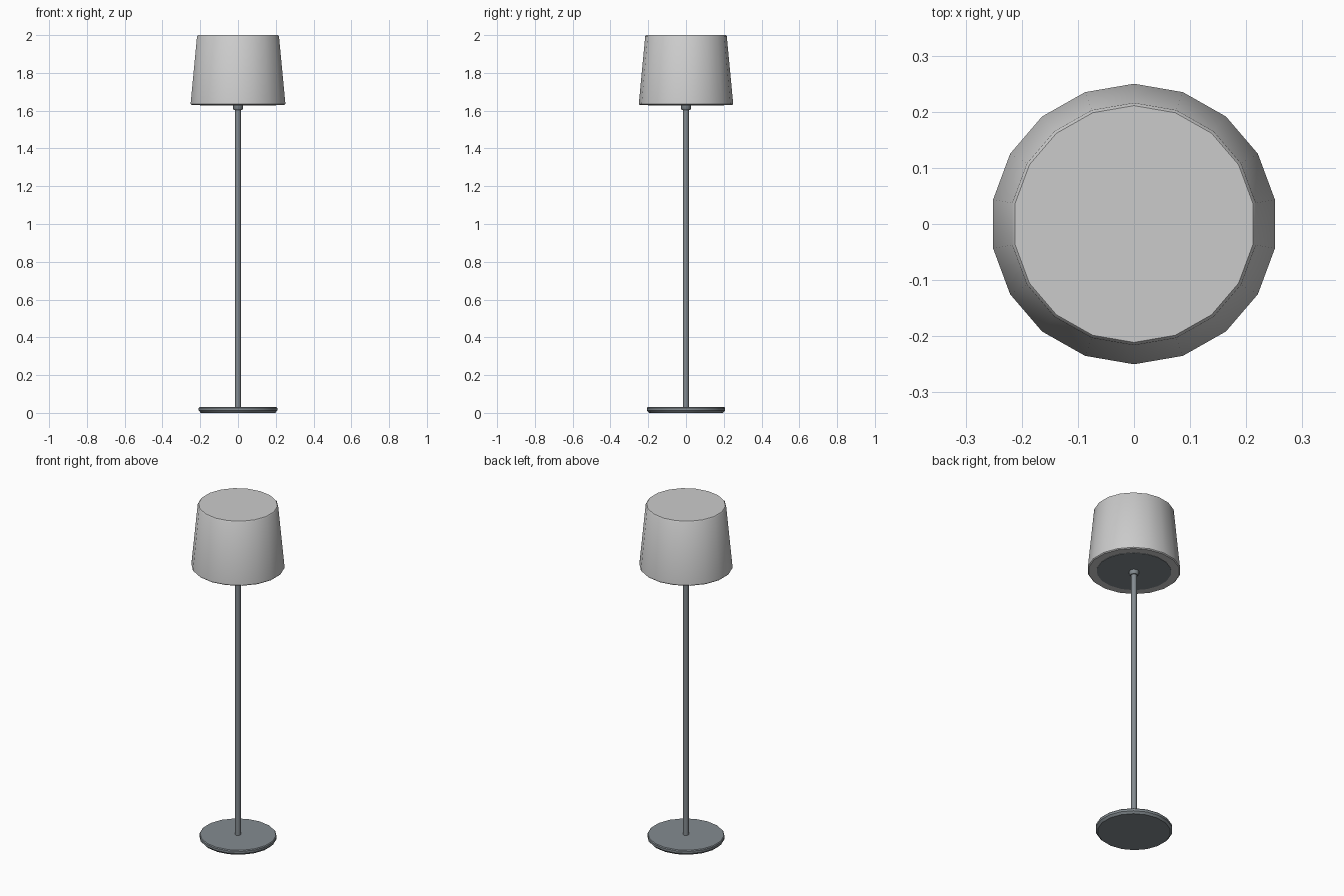
import bpy, bmesh, math

if "Cube" in bpy.data.objects:
    bpy.data.objects.remove(bpy.data.objects["Cube"])

metal = bpy.data.materials.new("grey_metal")
metal.diffuse_color = (0.23, 0.26, 0.28, 1)
metal.use_nodes = True
metal.node_tree.nodes["Principled BSDF"].inputs["Base Color"].default_value = metal.diffuse_color


def lathe(name, profile, sides, mat=None, x_scale=1.0, angle=35):
    """Closed solid of revolution from (radius, height) rings, capped at both ends."""
    bm = bmesh.new()
    rings = []
    for r, z in profile:
        ring = []
        for i in range(sides):
            a = math.pi / 2 + 2 * math.pi * i / sides
            ring.append(bm.verts.new((r * x_scale * math.cos(a), r * math.sin(a), z)))
        rings.append(ring)
    for low, high in zip(rings, rings[1:]):
        for i in range(sides):
            j = (i + 1) % sides
            bm.faces.new((low[i], low[j], high[j], high[i]))
    bm.faces.new(rings[0][::-1])
    bm.faces.new(rings[-1])
    bmesh.ops.recalc_face_normals(bm, faces=bm.faces)
    mesh = bpy.data.meshes.new(name)
    bm.to_mesh(mesh)
    bm.free()
    if mat:
        mesh.materials.append(mat)
    ob = bpy.data.objects.new(name, mesh)
    bpy.context.collection.objects.link(ob)
    bpy.ops.object.select_all(action='DESELECT')
    ob.select_set(True)
    bpy.context.view_layer.objects.active = ob
    bpy.ops.object.shade_smooth_by_angle(angle=math.radians(angle))
    return ob


# Round foot, narrower underneath
lathe("base", [(0.196, 0), (0.207, 0.012), (0.207, 0.025), (0.203, 0.03)], 18, metal, 1.02)

# Pole and the collar under the shade
lathe("pole", [(0.016, 0.028), (0.016, 1.61)], 8, metal, angle=50)
lathe("collar", [(0.022, 1.604), (0.027, 1.61), (0.027, 1.632)], 8, metal, angle=50)

# Closed tapered shade with a small chamfer at the top
lathe("shade", [(0.245, 1.63), (0.25, 1.635), (0.216, 1.994), (0.211, 2.0)], 18, None, 1.02)

# Diffuser disc set in the underside of the shade
lathe("diffuser", [(0.2, 1.628), (0.2, 1.634)], 18, metal, 1.02)
